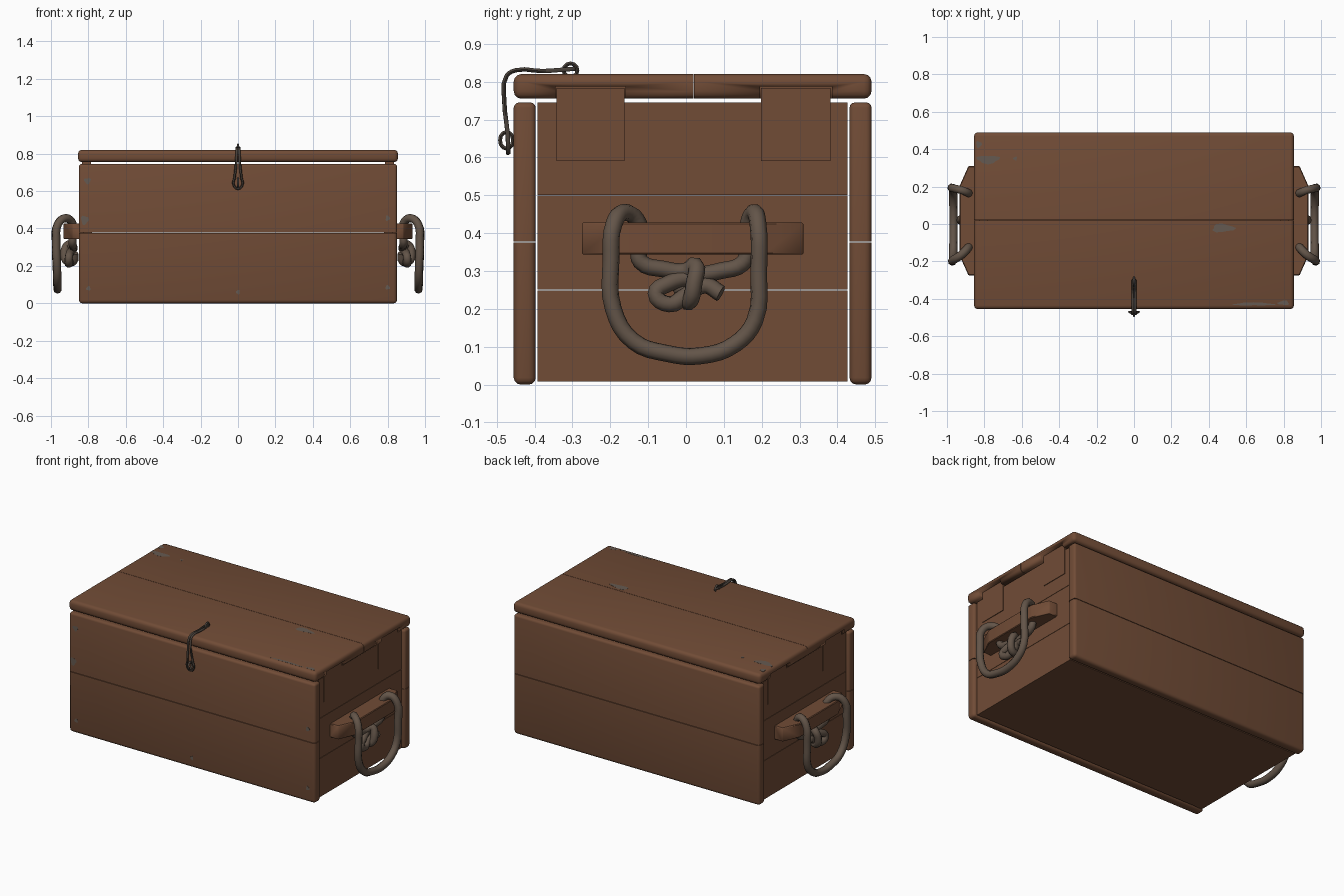
import bpy, bmesh, math
from mathutils import Vector

if "Cube" in bpy.data.objects:
    bpy.data.objects.remove(bpy.data.objects["Cube"])


def material(name, col):
    m = bpy.data.materials.new(name)
    m.diffuse_color = (*col, 1)
    m.use_nodes = True
    m.node_tree.nodes["Principled BSDF"].inputs["Base Color"].default_value = m.diffuse_color
    return m


WOOD = material("brown wood", (0.165, 0.072, 0.037))
ROPE = material("grey brown rope", (0.125, 0.090, 0.066))
IRON = material("dark iron", (0.065, 0.052, 0.042))
WEAR = material("grey worn patch", (0.130, 0.102, 0.082))


def finish(bm, name, mat, smooth=True):
    bmesh.ops.recalc_face_normals(bm, faces=bm.faces)
    me = bpy.data.meshes.new(name)
    bm.to_mesh(me)
    bm.free()
    me.materials.append(mat)
    ob = bpy.data.objects.new(name, me)
    bpy.context.collection.objects.link(ob)
    bpy.ops.object.select_all(action='DESELECT')
    bpy.context.view_layer.objects.active = ob
    ob.select_set(True)
    if smooth:
        bpy.ops.object.shade_smooth_by_angle(angle=math.radians(35))
    return ob


def plank(name, lo, hi, r=0.0, keep=None, mat=WOOD):
    """Box between two corners; rounds edges except those where keep(mid) is true."""
    lo, hi = Vector(lo), Vector(hi)
    bm = bmesh.new()
    bmesh.ops.create_cube(bm, size=1)
    for v in bm.verts:
        v.co = Vector([(lo[i] + hi[i]) / 2 + v.co[i] * (hi[i] - lo[i]) for i in range(3)])
    if r:
        edges = [e for e in bm.edges
                 if not (keep and keep((e.verts[0].co + e.verts[1].co) / 2))]
        bmesh.ops.bevel(bm, geom=edges, offset=r, segments=3, profile=0.5,
                        affect='EDGES', clamp_overlap=True)
    return finish(bm, name, mat)


def tube(name, pts, r, mat, cyclic=False, sides=2, res=4):
    """Round cord through the points, converted to a mesh."""
    cu = bpy.data.curves.new(name, 'CURVE')
    cu.dimensions = '3D'
    cu.bevel_depth, cu.bevel_resolution = r, sides
    cu.resolution_u, cu.use_fill_caps = res, True
    sp = cu.splines.new('BEZIER')
    sp.bezier_points.add(len(pts) - 1)
    for bp, p in zip(sp.bezier_points, pts):
        bp.co = p
        bp.handle_left_type = bp.handle_right_type = 'AUTO'
    sp.use_cyclic_u = cyclic
    cu.materials.append(mat)
    ob = bpy.data.objects.new(name, cu)
    bpy.context.collection.objects.link(ob)
    bpy.ops.object.select_all(action='DESELECT')
    bpy.context.view_layer.objects.active = ob
    ob.select_set(True)
    bpy.ops.object.convert(target='MESH')
    bpy.ops.object.shade_smooth_by_angle(angle=math.radians(60))


# front and back planks
for side, y0, y1 in (("front", -0.455, -0.397), ("back", 0.432, 0.49)):
    plank(side + "_lower_plank", (-0.85, y0, 0), (0.85, y1, 0.375), 0.018,
          lambda m: m.z > 0.37)
    plank(side + "_upper_plank", (-0.85, y0, 0.378), (0.85, y1, 0.745), 0.014,
          lambda m: m.z < 0.38)

# floor board
plank("floor", (-0.828, -0.39, 0.008), (0.828, 0.426, 0.03))

# lid planks, with notches for the side tabs
notches = []
for s in (-1, 1):
    for y0, y1 in ((-0.345, -0.16), (0.195, 0.385)):
        xs = sorted((s * 0.775, s * 0.9))
        c = plank("notch_cutter", (xs[0], y0, 0.7), (xs[1], y1, 0.787))
        c.hide_render = True
        c.hide_set(True)
        notches.append((c, y0))
for name, y0, y1 in (("lid_front_plank", -0.455, 0.0195), ("lid_back_plank", 0.0215, 0.49)):
    lid = plank(name, (-0.855, y0, 0.755), (0.855, y1, 0.82), 0.02,
                lambda m: abs(m.y - 0.0205) < 0.01)
    for c, cy in notches:
        if y0 < cy < y1:
            b = lid.modifiers.new("notch", 'BOOLEAN')
            b.object, b.operation, b.solver = c, 'DIFFERENCE', 'EXACT'

for s in (-1, 1):
    tag = "right" if s > 0 else "left"
    # side planks
    for i, (z0, z1) in enumerate(((0.008, 0.249), (0.251, 0.499), (0.501, 0.745))):
        xs = sorted((s * 0.78, s * 0.83))
        plank(f"{tag}_side_plank_{i + 1}", (xs[0], -0.392, z0), (xs[1], 0.427, z1))
    # tabs reaching into the lid
    for y0, y1 in ((-0.342, -0.162), (0.198, 0.382)):
        xs = sorted((s * 0.785, s * 0.834))
        plank(f"{tag}_side_tab", (xs[0], y0, 0.59), (xs[1], y1, 0.783))

    # tapered handle bar
    bm = bmesh.new()
    prof = [(0.825, -0.275), (0.885, -0.275), (0.932, -0.17),
            (0.932, 0.205), (0.885, 0.31), (0.825, 0.31)]
    f = bm.faces.new([bm.verts.new((s * x, y, 0.343)) for x, y in prof])
    ext = bmesh.ops.extrude_face_region(bm, geom=[f])
    bmesh.ops.translate(bm, vec=(0, 0, 0.085),
                        verts=[g for g in ext["geom"] if isinstance(g, bmesh.types.BMVert)])
    bmesh.ops.bevel(bm, geom=bm.edges[:], offset=0.004, segments=1, affect='EDGES')
    finish(bm, tag + "_handle_bar", WOOD)

    # hanging rope loop, threaded down through the bar
    loop = [(0.885, -0.125, 0.36), (0.885, -0.125, 0.425), (0.92, -0.162, 0.455),
            (0.962, -0.19, 0.425), (0.972, -0.198, 0.33), (0.968, -0.192, 0.2),
            (0.966, -0.14, 0.115), (0.965, -0.05, 0.082), (0.965, 0.04, 0.076),
            (0.966, 0.13, 0.107), (0.968, 0.182, 0.17), (0.972, 0.192, 0.3),
            (0.962, 0.19, 0.425), (0.92, 0.18, 0.455), (0.885, 0.165, 0.425),
            (0.885, 0.165, 0.36)]
    tube(tag + "_rope_handle", [(s * x, y, z) for x, y, z in loop], 0.0225, ROPE)

    # rope ends tied below the bar
    strand_a = [(0.885, -0.125, 0.36), (0.885, -0.12, 0.325), (0.882, -0.06, 0.305),
                (0.885, 0.0, 0.3), (0.905, 0.025, 0.315), (0.928, 0.022, 0.27),
                (0.91, 0.01, 0.22), (0.88, 0.0, 0.225), (0.875, -0.02, 0.27)]
    strand_b = [(0.885, 0.165, 0.36), (0.885, 0.15, 0.32), (0.88, 0.09, 0.3),
                (0.882, 0.02, 0.285), (0.9, -0.05, 0.265), (0.905, -0.08, 0.24),
                (0.905, -0.045, 0.212), (0.895, 0.0, 0.235), (0.89, 0.05, 0.262),
                (0.9, 0.092, 0.24)]
    for n, st in (("a", strand_a), ("b", strand_b)):
        tube(f"{tag}_knot_strand_{n}", [(s * x, y, z) for x, y, z in st], 0.022, ROPE)

# wire latch: long loop over the lid edge, wider at the bottom
half = [(0.007, -0.32, 0.832), (0.006, -0.38, 0.828), (0.006, -0.45, 0.83),
        (0.007, -0.474, 0.815), (0.01, -0.48, 0.75), (0.019, -0.472, 0.67),
        (0.024, -0.47, 0.635)]
latch = [(0, -0.295, 0.834)] + half + [(0, -0.47, 0.612)] + \
        [(-x, y, z) for x, y, z in reversed(half)]
tube("latch_wire", latch, 0.0065, IRON, cyclic=True, sides=1, res=3)

# staples holding the latch
for name, cy, cz, ry, rz in (("lid_staple", -0.305, 0.83, 0.018, 0.018),
                             ("front_staple", -0.474, 0.645, 0.017, 0.022)):
    ring = [(0, cy + ry * math.cos(a * math.pi / 3), cz + rz * math.sin(a * math.pi / 3))
            for a in range(6)]
    tube(name, ring, 0.006, IRON, cyclic=True, sides=1, res=2)

# worn patches, thin plates: centre, radii, facing axis
patches = [((-0.78, 0.345, 0.8205), 0.06, 0.022, 'z'), ((-0.83, 0.425, 0.8205), 0.015, 0.018, 'z'),
           ((0.475, -0.022, 0.8205), 0.06, 0.022, 'z'), ((0.64, -0.428, 0.8205), 0.11, 0.008, 'z'),
           ((0.8, -0.422, 0.8205), 0.03, 0.012, 'z'), ((-0.635, 0.35, 0.8205), 0.01, 0.01, 'z'),
           ((-0.805, -0.4555, 0.655), 0.018, 0.016, 'y'), ((-0.82, -0.4555, 0.445), 0.02, 0.024, 'y'),
           ((0.8, -0.4555, 0.455), 0.012, 0.014, 'y'), ((0.8, -0.4555, 0.085), 0.012, 0.012, 'y'),
           ((-0.8, -0.4555, 0.08), 0.012, 0.012, 'y'), ((0, -0.4555, 0.06), 0.01, 0.012, 'y')]
for i, (c, ra, rb, axis) in enumerate(patches):
    bm = bmesh.new()
    vs = []
    for k in range(12):
        a = k * math.pi / 6
        w = 1 + 0.22 * math.sin(3 * a + i)
        u, v = ra * w * math.cos(a), rb * w * math.sin(a)
        d = (u, v, 0) if axis == 'z' else (u, 0, v)
        vs.append(bm.verts.new(Vector(c) + Vector(d)))
    f = bm.faces.new(vs)
    ext = bmesh.ops.extrude_face_region(bm, geom=[f])
    bmesh.ops.translate(bm, vec=(0, 0, -0.002) if axis == 'z' else (0, 0.002, 0),
                        verts=[g for g in ext["geom"] if isinstance(g, bmesh.types.BMVert)])
    finish(bm, f"worn_patch_{i + 1}", WEAR, smooth=False)
